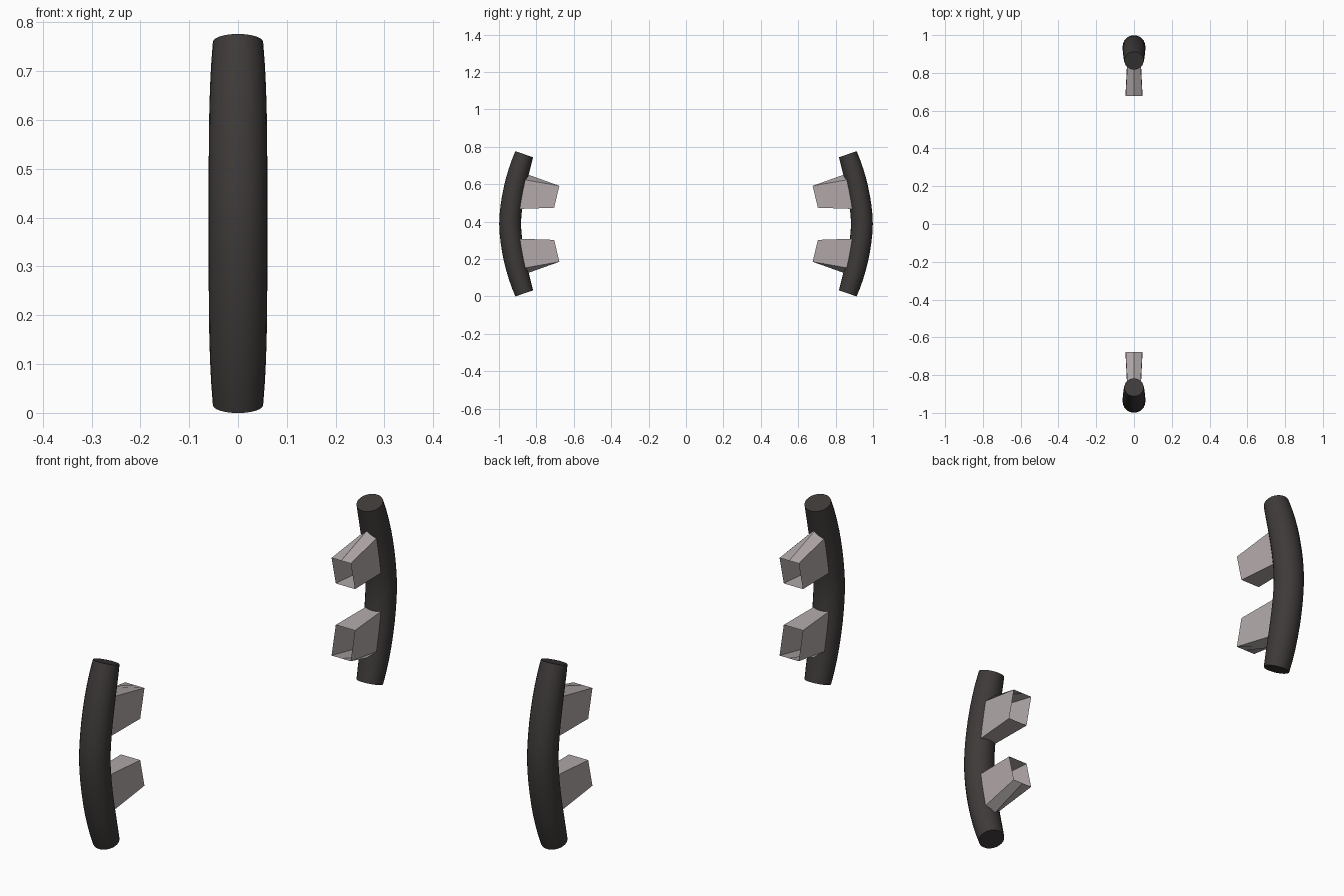
import bpy, bmesh, math
from mathutils import Vector

if "Cube" in bpy.data.objects:
    bpy.data.objects.remove(bpy.data.objects["Cube"])

ZM, HALF = 0.388, 0.372      # mid height and half height of the bar's centre line


def material(name, col):
    m = bpy.data.materials.new(name)
    m.diffuse_color = (*col, 1)
    m.use_nodes = True
    m.node_tree.nodes["Principled BSDF"].inputs["Base Color"].default_value = m.diffuse_color
    return m


dark = material("dark_grip", (0.047, 0.042, 0.040))
metal = material("warm_grey_metal", (0.45, 0.40, 0.40))


def finish(bm, name, mat):
    bmesh.ops.recalc_face_normals(bm, faces=bm.faces[:])
    me = bpy.data.meshes.new(name)
    bm.to_mesh(me)
    bm.free()
    me.materials.append(mat)
    ob = bpy.data.objects.new(name, me)
    bpy.context.collection.objects.link(ob)
    return ob


# Bowed handle bar: rings swept along a shallow curve, slimmer at the ends
def bar(side, name, rings=17, seg=24):
    bm = bmesh.new()
    loops = []
    for i in range(rings):
        t = -1 + 2 * i / (rings - 1)
        y = 0.9405 - 0.0755 * abs(t) ** 1.7
        slope = math.copysign(0.0755 * 1.7 * abs(t) ** 0.7 / HALF, t)
        n = Vector((0, 1, slope)).normalized()
        r = 0.0595 - 0.0085 * t ** 4
        loop = []
        for k in range(seg):
            a = math.tau * k / seg
            p = Vector((0, y, ZM + HALF * t)) + n * (r * 0.98 * math.cos(a))
            loop.append(bm.verts.new((r * 1.01 * math.sin(a), side * p.y, p.z)))
        loops.append(loop)
    for a, b in zip(loops, loops[1:]):
        for k in range(seg):
            j = (k + 1) % seg
            bm.faces.new((a[k], a[j], b[j], b[k]))
    bm.faces.new(loops[0])
    bm.faces.new(loops[-1])
    ob = finish(bm, name, dark)
    bpy.ops.object.select_all(action='DESELECT')
    ob.select_set(True)
    bpy.context.view_layer.objects.active = ob
    bpy.ops.object.shade_smooth_by_angle(angle=math.radians(40))


# Hollow bracket: open square mouth, ridge rising along the outer face
def bracket(side, up, name):
    mouth = [(-0.044, 0.705, 0.086), (0.044, 0.705, 0.086), (0.044, 0.677, 0.203),
             (0, 0.677, 0.203), (-0.044, 0.677, 0.203)]
    root = [(-0.034, 0.91, 0.079), (0.034, 0.91, 0.079), (0.034, 0.875, 0.238),
            (0, 0.865, 0.270), (-0.034, 0.875, 0.238)]
    bm = bmesh.new()
    a, b = [[bm.verts.new((x, side * y, ZM + up * z)) for x, y, z in pts]
            for pts in (mouth, root)]
    for k in range(5):
        j = (k + 1) % 5
        bm.faces.new((a[k], a[j], b[j], b[k]))
    finish(bm, name, metal)


for side, label in ((1, "rear"), (-1, "front")):
    bar(side, label + "_handle_bar")
    bracket(side, 1, label + "_upper_bracket")
    bracket(side, -1, label + "_lower_bracket")
